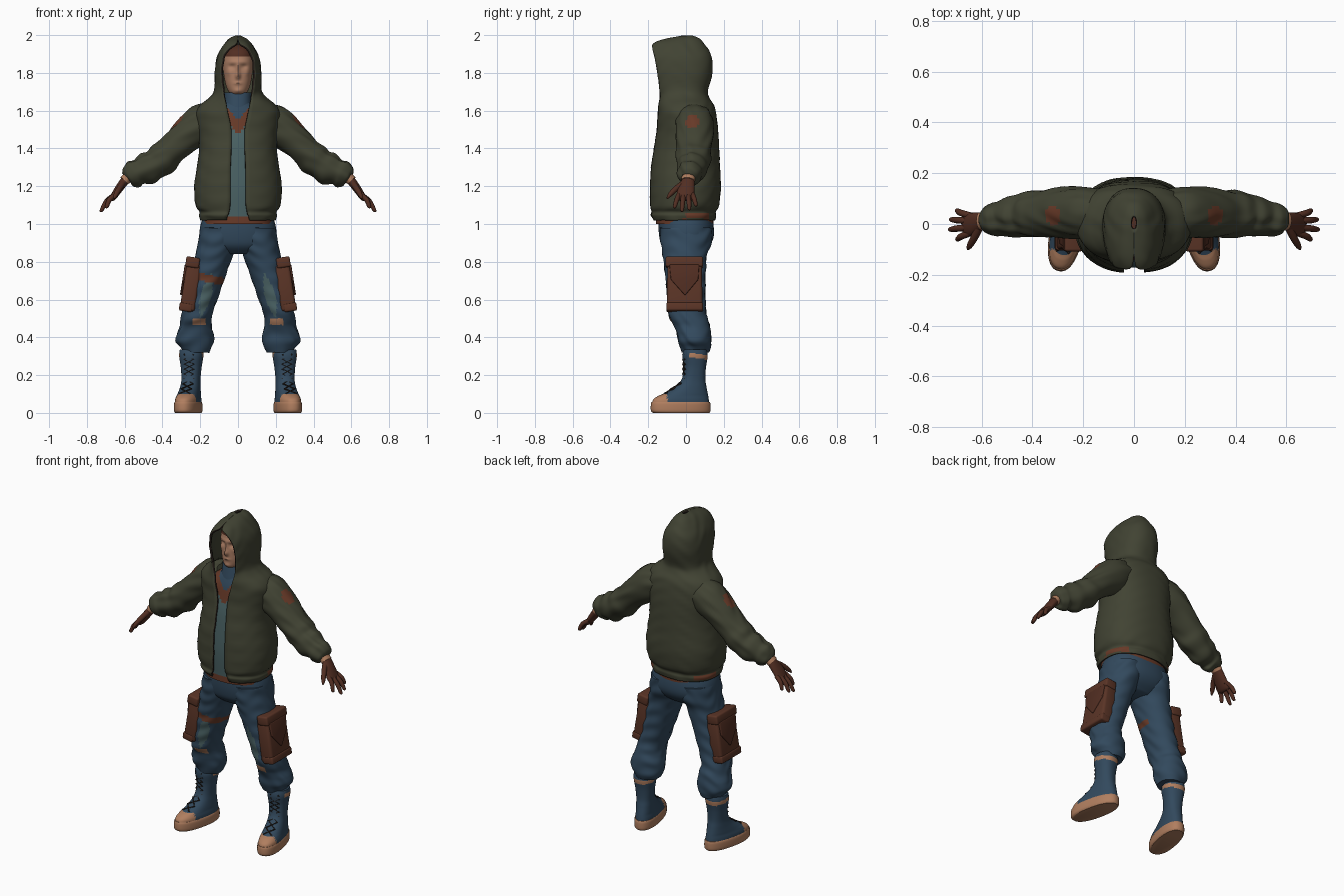
import bpy, bmesh
from math import sin, cos, pi, asin, exp, radians, copysign
from mathutils import Vector, Matrix

cube = bpy.data.objects.get("Cube")
if cube:
    bpy.data.objects.remove(cube)


def material(name, *rgb):
    lin = [((c / 255 + 0.055) / 1.055) ** 2.4 for c in rgb] + [1]
    m = bpy.data.materials.new(name)
    m.use_nodes = True
    m.diffuse_color = lin
    bsdf = m.node_tree.nodes["Principled BSDF"]
    bsdf.inputs["Base Color"].default_value = lin
    bsdf.inputs["Roughness"].default_value = 0.9
    return m


OLIVE = material("olive cloth", 65, 67, 51)
DENIM = material("blue denim", 50, 73, 93)
FADED = material("faded teal", 74, 98, 100)
RUST = material("rust patch", 104, 58, 40)
LEATHER = material("brown leather", 90, 52, 38)
GLOVE = material("dark glove leather", 82, 46, 34)
SKIN = material("skin", 172, 126, 100)
TAN = material("tan rubber", 176, 126, 95)
DARK = material("dark trim", 40, 32, 27)


def finish(name, bm, mats, rule=None, angle=50):
    bmesh.ops.remove_doubles(bm, verts=bm.verts, dist=0.0001)
    bmesh.ops.recalc_face_normals(bm, faces=bm.faces)
    if rule:
        for f in bm.faces:
            f.material_index = rule(f.calc_center_median())
    mesh = bpy.data.meshes.new(name)
    bm.to_mesh(mesh)
    bm.free()
    for m in mats:
        mesh.materials.append(m)
    ob = bpy.data.objects.new(name, mesh)
    bpy.context.collection.objects.link(ob)
    bpy.ops.object.select_all(action='DESELECT')
    ob.select_set(True)
    bpy.context.view_layer.objects.active = ob
    bpy.ops.object.shade_smooth_by_angle(angle=radians(angle))
    return ob


def spline(a, b, c, d, t):
    return b + (c - a) * (t / 2) + (a * 2 - b * 5 + c * 4 - d) * (t * t / 2) + (b * 3 - a - c * 3 + d) * (t ** 3 / 2)


# Skin a smooth surface over a list of rings, optionally mirrored and creased
def loft(name, rings, mats, rule=None, closed=True, sub=4, fold=0, s=1, shape=None):
    rows = []
    last = len(rings) - 1
    for i in range(last):
        four = [rings[max(i - 1, 0)], rings[i], rings[i + 1], rings[min(i + 2, last)]]
        rows += [[spline(*p, k / sub) for p in zip(*four)] for k in range(sub)]
    rows.append(rings[-1])
    bm = bmesh.new()
    grid = [[bm.verts.new((p.x * s, p.y, p.z)) for p in row] for row in rows]
    n = len(grid[0])
    for a, b in zip(grid, grid[1:]):
        for j in range(n if closed else n - 1):
            k = (j + 1) % n
            bm.faces.new((a[j], a[k], b[k], b[j]))
    if closed:
        bm.faces.new(grid[0])
        bm.faces.new(grid[-1])
    bm.normal_update()
    moves = []
    for v in bm.verts:
        c = v.co
        w = sin(c.z * 75 + 25 * abs(c.x) + 4 * sin(c.y * 22)) * sin(c.y * 20 + c.x * 15)
        moves.append((v, v.normal * fold * w))
    for v, m in moves:
        v.co += m
        if shape:
            v.co.y -= shape(v.co)
    return finish(name, bm, mats, rule)


# Horizontal ring; gap leaves the front open
def ring(z, rx, yf, yb, gap=0, n=48, p=2.3, cx=0, is_open=False):
    cy = (yf + yb) / 2
    rf = (cy - yf) / (1 - (gap / rx) ** p) ** (1 / p)
    t0 = asin((gap / rx) ** (p / 2))
    pts = []
    for i in range(n):
        t = t0 + (2 * pi - 2 * t0) * i / (n - 1 if is_open else n)
        sx, sy = [copysign(abs(q) ** (2 / p), q) for q in (sin(t), -cos(t))]
        pts.append(Vector((cx + rx * sx, cy + sy * (rf if sy < 0 else yb - cy), z)))
    return pts


# Rings across a path of (x, y, z, thickness, width) points
def tube(path, n=20):
    pts = [Vector(p[:3]) for p in path]
    rings = []
    for i, p in enumerate(path):
        t = (pts[min(i + 1, len(pts) - 1)] - pts[max(i - 1, 0)]).normalized()
        side = (Vector((0, 1, 0)) - t * t.y).normalized()
        up = t.cross(side)
        rings.append([pts[i] + up * p[3] * cos(a) + side * p[4] * sin(a)
                      for a in (2 * pi * k / n for k in range(n))])
    return rings


# Bevelled slab cut from a (y, z) outline, placed by a matrix
def plate(name, outline, x0, x1, mat, matrix, bevel):
    bm = bmesh.new()
    face = bm.faces.new([bm.verts.new((x0, y, z)) for y, z in outline])
    new = bmesh.ops.extrude_face_region(bm, geom=[face])["geom"]
    bmesh.ops.translate(bm, vec=(x1 - x0, 0, 0), verts=[g for g in new if isinstance(g, bmesh.types.BMVert)])
    bmesh.ops.bevel(bm, geom=bm.edges[:], offset=bevel, segments=3, affect='EDGES', profile=0.5)
    bmesh.ops.transform(bm, matrix=matrix, verts=bm.verts)
    finish(name, bm, [mat])


# Hooded jacket, open down the front: height, half width, front, back, gap
jacket_rings = [
    (1.02, .2, -.17, .155, .06), (1.045, .207, -.185, .16, .055), (1.065, .203, -.182, .158, .048),
    (1.1, .225, -.19, .175, .042), (1.2, .232, -.19, .185, .04), (1.3, .218, -.185, .18, .04),
    (1.4, .206, -.17, .176, .036), (1.5, .215, -.155, .17, .036), (1.58, .225, -.15, .16, .052),
    (1.63, .2, -.145, .148, .062), (1.67, .15, -.14, .122, .072), (1.71, .125, -.14, .118, .08),
    (1.8, .123, -.152, .14, .09), (1.88, .112, -.166, .137, .08), (1.93, .088, -.178, .115, .05),
    (1.957, .07, -.172, .095, .01), (1.982, .045, -.11, .068, 0), (1.998, .012, -.02, .03, 0)]


def hem_patch(c):
    return 2 if 1.028 < c.z < 1.06 and -.01 < c.y < .12 and abs(c.x) > .1 else 0


jacket = loft("hooded_jacket", [ring(*r, n=64, is_open=True) for r in jacket_rings],
              [OLIVE, DARK, RUST], hem_patch, closed=False, fold=.002)
shell = jacket.modifiers.new("thickness", 'SOLIDIFY')
shell.thickness = .012
shell.offset = -1
shell.material_offset_rim = 1

# Shirt with a rust V at the neck
loft("shirt", [ring(*r, n=96) for r in (
    (1.04, .17, -.165, .12), (1.2, .19, -.172, .15), (1.4, .18, -.157, .14),
    (1.5, .18, -.138, .14), (1.58, .15, -.122, .11), (1.64, .08, -.1, .07))],
    [FADED, RUST, DENIM],
    lambda c: 0 if c.z < 1.47 + 1.2 * abs(c.x) else 1 if c.z < 1.55 + 1.2 * abs(c.x) else 2, sub=10)
loft("collar", [ring(*r) for r in (
    (1.54, .085, -.118, .08), (1.6, .078, -.112, .07), (1.66, .072, -.1, .06), (1.695, .074, -.092, .06))], [DENIM])
loft("belt", [ring(z, .187, -.16, .145) for z in (1.0, 1.02, 1.04, 1.065)], [RUST])

# Head: x, z, spread x, spread z, push for each feature
features = [(0, 1.785, .012, .017, .022), (0, 1.82, .009, .03, .01), (.032, 1.833, .018, .012, -.012),
            (0, 1.857, .05, .01, .005), (0, 1.745, .02, .006, .007), (0, 1.705, .02, .012, .007),
            (.05, 1.8, .015, .015, .005)]


def face(c):
    if c.y > -.03:
        return 0
    return sum(a * exp(-((abs(c.x) - x) / sx) ** 2 - ((c.z - z) / sz) ** 2) for x, z, sx, sz, a in features)


loft("head", [ring(*r, n=96) for r in (
    (1.68, .03, -.085, .0), (1.7, .05, -.103, .03), (1.74, .066, -.11, .06), (1.8, .077, -.11, .08),
    (1.86, .08, -.11, .085), (1.91, .072, -.1, .075), (1.94, .045, -.065, .05), (1.95, .01, -.02, .02))],
    [SKIN, GLOVE], lambda c: int(c.z > 1.888 or c.y > .03), sub=8, shape=face)

# Trouser seat
loft("trouser_seat", [ring(*r) for r in (
    (1.06, .17, -.14, .13), (1.0, .197, -.146, .145), (.93, .204, -.141, .146),
    (.88, .18, -.125, .12), (.84, .11, -.08, .07))], [DENIM])

for side, s in (("left", 1), ("right", -1)):
    # Sleeve with bunched elbow, gathered cuff and a shoulder patch
    patch = Vector((.31 * s, .035, 1.53))
    loft(side + "_sleeve", tube((
        (.1, .035, 1.565, .08, .09), (.19, .045, 1.53, .105, .1), (.28, .045, 1.46, .088, .1),
        (.36, .04, 1.385, .079, .092), (.4, .04, 1.345, .088, .092), (.44, .035, 1.315, .078, .084),
        (.48, .03, 1.292, .086, .08), (.525, .022, 1.277, .066, .068), (.552, .018, 1.264, .073, .065),
        (.58, .015, 1.25, .056, .053), (.588, .014, 1.243, .035, .04)), 48),
        [OLIVE, RUST], lambda c: int((c - patch).length < .045), sub=6, fold=.004, s=s)

    # Gloved hand
    loft(side + "_wrist_band", tube(((.57, .015, 1.262, .03, .036), (.602, .01, 1.228, .027, .036))), [TAN], s=s)
    loft(side + "_palm", tube((
        (.575, .015, 1.26, .022, .03), (.605, .01, 1.222, .023, .036), (.635, 0, 1.18, .021, .045),
        (.663, -.003, 1.138, .016, .044), (.672, -.003, 1.125, .007, .034))), [GLOVE], s=s)
    fingers = {"index": (-.036, .7, -.062, 1.085), "middle": (-.013, .73, -.022, 1.065),
               "ring": (.012, .726, .018, 1.075), "little": (.033, .702, .054, 1.095)}
    for finger, (y, tx, ty, tz) in fingers.items():
        a, b = Vector((.645, y, 1.16)), Vector((tx, ty, tz))
        mid = a.lerp(b, .5) + Vector((.008, 0, .006))
        loft(f"{side}_{finger}_finger", tube((
            (*a, .013, .013), (*mid, .013, .013), (*a.lerp(b, .9), .01, .01), (*b, .004, .004)), 12), [GLOVE], s=s)
    loft(side + "_thumb", tube((
        (.61, -.015, 1.215, .016, .016), (.63, -.055, 1.185, .015, .015),
        (.647, -.085, 1.155, .012, .012), (.655, -.1, 1.135, .004, .004)), 12), [GLOVE], s=s)

    # Trouser leg: strap on one thigh, worn thigh and knee patches
    def worn(c):
        x = c.x * s
        if c.y < .03 and s < 0 and abs(c.z - .68 - .2 * x) < .02:
            return 2
        if c.y < 0 and abs(x - .205) < .035 and .465 < c.z < .5:
            return 3
        if c.y < 0 and .505 < c.z < .74:
            mid = .15 + (.7 - c.z) * .25
            wide = .03 * sin((c.z - .5) / .24 * pi)
            return int(abs(x - mid) < wide)
        return 0

    legs = ((.98, .1, 0, .1, .138), (.9, .108, 0, .104, .134), (.84, .125, -.006, .1, .118),
            (.75, .152, -.004, .094, .108), (.65, .18, 0, .087, .102), (.55, .21, .005, .082, .1),
            (.5, .222, .014, .08, .1), (.46, .223, .032, .084, .094), (.42, .227, .042, .097, .09),
            (.38, .229, .046, .101, .087), (.35, .222, .05, .085, .082), (.32, .22, .05, .068, .072))
    loft(side + "_trouser_leg", [ring(z, rx, cy - ry, cy + ry, cx=cx, n=64, p=2.1) for z, cx, cy, rx, ry in legs],
         [DENIM, FADED, RUST, TAN], worn, sub=10, fold=.003, s=s)

    # Thigh pouch with band and pointed flap
    place = Matrix.Translation((.252 * s, -.01, .68)) @ Matrix.Rotation(radians(-9 * s), 4, 'Y')
    plate(side + "_pouch", ((-.092, -.14), (.098, -.14), (.094, .11), (-.088, .11)),
          -.045 * s, .036 * s, LEATHER, place, .016)
    plate(side + "_pouch_band", ((-.098, .09), (.1, .09), (.1, .145), (-.098, .145)),
          -.03 * s, .043 * s, LEATHER, place, .01)
    plate(side + "_pouch_flap", ((-.078, .1), (-.07, .02), (.005, -.065), (.075, .02), (.08, .1)),
          .02 * s, .046 * s, GLOVE, place, .005)
    plate(side + "_pouch_base", ((-.094, -.145), (.1, -.145), (.1, -.1), (-.094, -.1)),
          -.03 * s, .04 * s, LEATHER, place, .01)

    # Boot with rubber sole, toe cap and top band, turned outwards
    turn = Matrix.Translation((.247, .05, 0)) @ Matrix.Rotation(radians(12), 4, 'Z')

    def foot(rows):
        return [[turn @ p for p in ring(*r)] for r in rows]

    loft(side + "_sole", foot(((0, .06, -.228, .074), (.012, .066, -.24, .08), (.046, .066, -.24, .08),
                               (.058, .062, -.236, .076))), [TAN], s=s)
    loft(side + "_boot", foot((
        (.04, .062, -.236, .074), (.07, .061, -.228, .071), (.09, .057, -.2, .068), (.105, .055, -.165, .065),
        (.14, .051, -.105, .058), (.18, .049, -.072, .052), (.24, .054, -.062, .055),
        (.3, .063, -.068, .064), (.335, .06, -.062, .06))), [DENIM, TAN],
        lambda c: int((c.y < -.1 and c.z < .1) or (c.y > .02 and abs(c.z + .15 * c.y - .31) < .012)), sub=8, s=s)

    # Crossed laces
    curve = bpy.data.curves.new(side + "_laces", 'CURVE')
    curve.dimensions = '3D'
    curve.bevel_depth = .0045
    curve.bevel_resolution = 1
    curve.materials.append(DARK)
    for way in (1, -1):
        line = curve.splines.new('POLY')
        line.points.add(8)
        for i, point in enumerate(line.points):
            z = .31 - .026 * i
            p = turn @ Vector((.027 * way * (-1) ** i, -.062 - 1.5 * max(0, .17 - z), z))
            point.co = (p.x * s, p.y, p.z, 1)
    bpy.context.collection.objects.link(bpy.data.objects.new(side + "_laces", curve))
